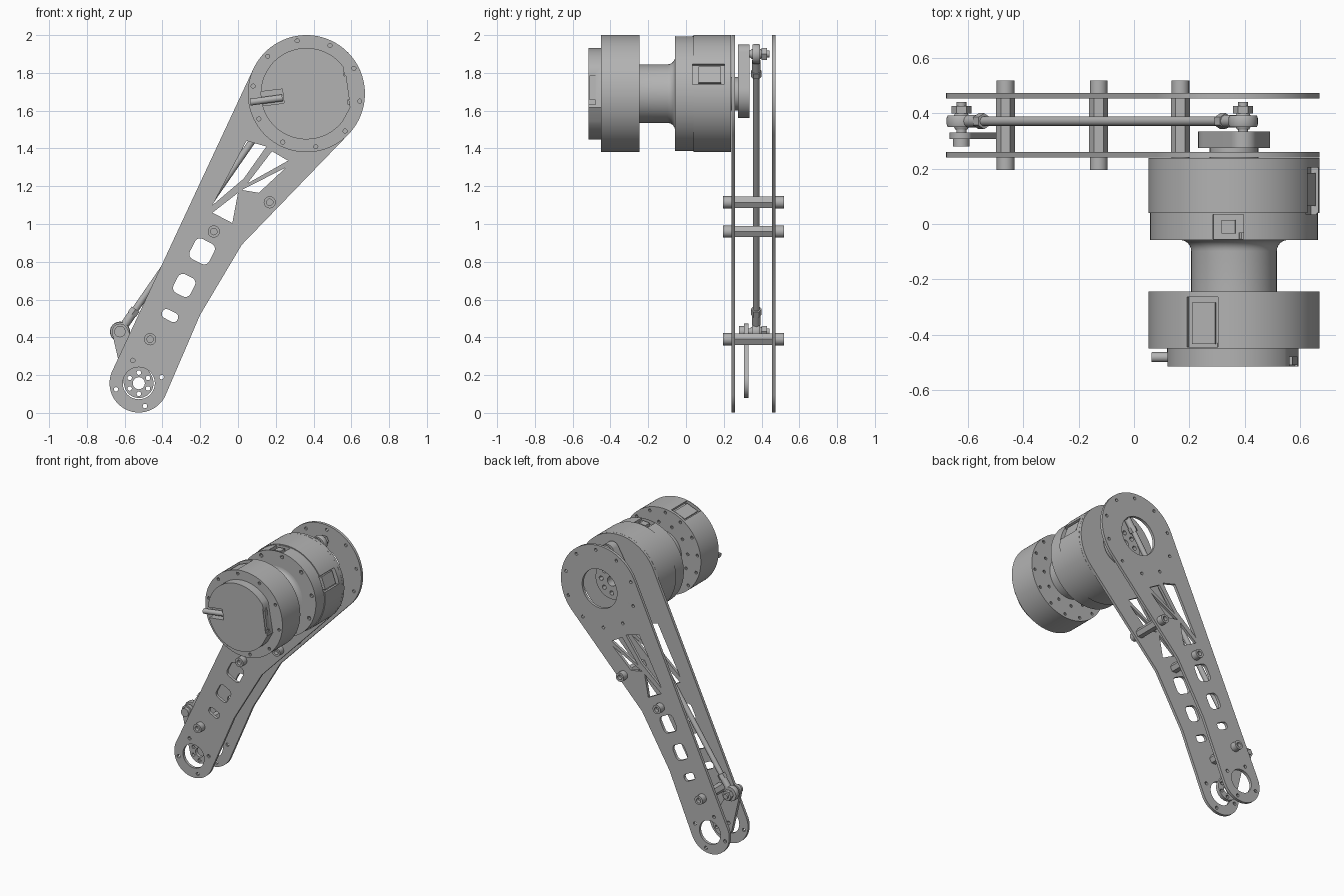
import bpy, bmesh
from math import sin, cos, pi, radians, acos, atan2, hypot
from mathutils import Vector, Matrix

if "Cube" in bpy.data.objects:
    bpy.data.objects.remove(bpy.data.objects["Cube"])

grey = bpy.data.materials.new("machined_grey")
grey.use_nodes = True
tone = (0.45, 0.45, 0.45, 1)
grey.diffuse_color = tone
grey.node_tree.nodes["Principled BSDF"].inputs["Base Color"].default_value = tone

HIP = (0.362, 1.69)      # motor axis in x, z
KNEE = (-0.525, 0.157)   # lower joint axis
CRANK = (0.395, 1.9)     # upper pushrod pin
LEVER = (-0.625, 0.43)   # lower pushrod pin


def add(name, mesh, smooth=True):
    ob = bpy.data.objects.new(name, mesh)
    bpy.context.collection.objects.link(ob)
    mesh.materials.clear()
    mesh.materials.append(grey)
    if smooth:
        bpy.ops.object.select_all(action="DESELECT")
        ob.select_set(True)
        bpy.context.view_layer.objects.active = ob
        bpy.ops.object.shade_smooth_by_angle(angle=radians(30))
    return ob


def lathe(bm, start, axis, profile, n):
    """Turn (radius, distance) pairs around an axis."""
    m = Matrix.Translation(start) @ Vector(axis).to_track_quat("Z", "Y").to_matrix().to_4x4()
    rings = [[bm.verts.new(m @ Vector((r * cos(2 * pi * i / n), r * sin(2 * pi * i / n), t)))
              for i in range(n)] for r, t in profile]
    for a, b in zip(rings, rings[1:]):
        for i in range(n):
            j = (i + 1) % n
            bm.faces.new((a[i], a[j], b[j], b[i]))
    bm.faces.new(rings[0][::-1])
    bm.faces.new(rings[-1])


def finish(name, bm, smooth=True):
    bmesh.ops.recalc_face_normals(bm, faces=bm.faces)
    mesh = bpy.data.meshes.new(name)
    bm.to_mesh(mesh)
    bm.free()
    return add(name, mesh, smooth)


def turned(name, at, y, profile, n=64):
    bm = bmesh.new()
    lathe(bm, (at[0], y, at[1]), (0, 1, 0), profile, n)
    return finish(name, bm)


def rod(name, p, q, r, n=20):
    bm = bmesh.new()
    d = Vector(q) - Vector(p)
    lathe(bm, p, d, [(r, 0), (r, d.length)], n)
    return finish(name, bm)


def box_into(bm, centre, size, angle=0):
    m = Matrix.Translation(centre) @ Matrix.Rotation(-angle, 4, "Y") @ Matrix.Diagonal((*size, 1))
    bmesh.ops.create_cube(bm, size=1, matrix=m)


def block(name, centre, size, angle=0):
    bm = bmesh.new()
    box_into(bm, centre, size, angle)
    return finish(name, bm, False)


def cut(ob, bm):
    tool = finish("cutter", bm, False)
    mod = ob.modifiers.new("cut", "BOOLEAN")
    mod.operation, mod.solver, mod.object = "DIFFERENCE", "EXACT", tool
    bpy.context.view_layer.objects.active = ob
    bpy.ops.object.modifier_apply(modifier="cut")
    bpy.data.objects.remove(tool)


def arc(c, r, a0, a1, n=32):
    return [(c[0] + r * cos(a0 + (a1 - a0) * i / n), c[1] + r * sin(a0 + (a1 - a0) * i / n))
            for i in range(n + 1)]


def circle(c, r, n=24):
    return arc(c, r, 0, 2 * pi, n)[:-1]


def polar(c, r, a):
    return c[0] + r * cos(a), c[1] + r * sin(a)


def bolt_circle(c, r, hole, count, start=0.0):
    return [circle(polar(c, r, start + 2 * pi * i / count), hole, 12) for i in range(count)]


def tapered_link(a, ra, b, rb):
    th = atan2(b[1] - a[1], b[0] - a[0])
    k = acos((ra - rb) / hypot(b[0] - a[0], b[1] - a[1]))
    return arc(a, ra, th + k, th + 2 * pi - k) + arc(b, rb, th - k, th + k)


def rounded_slot(c, w, h, r, tilt):
    pts = []
    for i, (sx, sy) in enumerate(((1, 1), (-1, 1), (-1, -1), (1, -1))):
        pts += arc((sx * (w / 2 - r), sy * (h / 2 - r)), r, i * pi / 2, (i + 1) * pi / 2, 5)
    return [(c[0] + x * cos(tilt) - y * sin(tilt), c[1] + x * sin(tilt) + y * cos(tilt)) for x, y in pts]


def sheet(name, loops, y0, y1):
    """Flat sheet in x, z with holes, thick in y."""
    cu = bpy.data.curves.new(name, "CURVE")
    cu.dimensions, cu.fill_mode, cu.extrude = "2D", "BOTH", (y1 - y0) / 2
    for pts in loops:
        s = cu.splines.new("POLY")
        s.points.add(len(pts) - 1)
        for p, (x, z) in zip(s.points, pts):
            p.co = (x, z, 0, 1)
        s.use_cyclic_u = True
    tmp = bpy.data.objects.new("outline", cu)
    bpy.context.collection.objects.link(tmp)
    mesh = bpy.data.meshes.new_from_object(tmp.evaluated_get(bpy.context.evaluated_depsgraph_get()))
    bpy.data.objects.remove(tmp)
    mesh.transform(Matrix.Translation((0, (y0 + y1) / 2, 0)) @ Matrix.Rotation(pi / 2, 4, "X"))
    bm = bmesh.new()
    bm.from_mesh(mesh)
    bmesh.ops.remove_doubles(bm, verts=bm.verts, dist=0.0002)
    return finish(name, bm)


# Leg side plates: outline, truss windows, slots and bolt holes
outline = (arc(HIP, 0.31, radians(-45), radians(155), 56) + arc(KNEE, 0.155, radians(155), radians(336))
           + [(-0.2, 0.52), (0.02, 0.89)])
windows = [
    [(0.045, 1.44), (0.15, 1.41), (0.03, 1.24), (-0.135, 1.1)],
    [(0.18, 1.385), (0.265, 1.335), (0.05, 1.215)],
    [(0.255, 1.3), (0.11, 1.165), (0.02, 1.18)],
    [(0.0, 1.165), (-0.03, 1.005), (-0.135, 1.06)],
]
tilt = radians(-27)
slots = [rounded_slot((-0.19, 0.855), 0.115, 0.12, 0.03, tilt),
         rounded_slot((-0.285, 0.675), 0.1, 0.11, 0.03, tilt),
         rounded_slot((-0.36, 0.515), 0.09, 0.05, 0.022, tilt)]
common = [outline] + windows + slots + bolt_circle(KNEE, 0.125, 0.012, 4, radians(15))
common += [circle(KNEE, 0.085, 32)]
sheet("front_leg_plate", common + [circle(HIP, 0.1)], 0.24, 0.26)
sheet("back_leg_plate", common + [circle(HIP, 0.14, 40)] + bolt_circle(HIP, 0.275, 0.011, 10, 0.2), 0.455, 0.475)

# Hexagonal standoffs with socket screws at both ends
for i, at in enumerate(((-0.465, 0.39), (-0.128, 0.96), (0.168, 1.115))):
    turned(f"standoff_{i + 1}", at, 0.26, [(0.034, 0), (0.034, 0.195)], 6)
    for side, y, s in (("front", 0.24, -1), ("back", 0.475, 1)):
        bm = bmesh.new()
        lathe(bm, (at[0], y, at[1]), (0, s, 0),
              [(0.032, 0), (0.032, 0.045), (0.017, 0.045), (0.017, 0.02)], 24)
        finish(f"standoff_screw_{side}_{i + 1}", bm)

# Hip motor: stepped drum with windows and screw holes
hip = turned("hip_motor", HIP, -0.058, [(0.304, 0), (0.304, 0.098), (0.31, 0.098), (0.31, 0.297)], 96)
bm = bmesh.new()
for a, y, w, d in ((20, 0.12, 0.115, 0.17), (94, -0.01, 0.11, 0.09)):
    x, z = polar(HIP, 0.31, radians(a))
    box_into(bm, (x, y, z), (0.07, d, w), radians(a))
for i in range(10):
    x, z = polar(HIP, 0.275, 2 * pi * i / 10 + 0.2)
    lathe(bm, (x, -0.08, z), (0, 1, 0), [(0.014, 0), (0.014, 0.05)], 10)
cut(hip, bm)
for name, a, y, w, d in (("hip_window_panel", 20, 0.125, 0.09, 0.12), ("hip_connector", 94, -0.01, 0.05, 0.05)):
    x, z = polar(HIP, 0.282, radians(a))
    block(name, (x, y, z), (0.03, d, w), radians(a))

# Neck flaring into the hip motor
fillet = [(0.195 - 0.04 * sin(t * pi / 12), 0.19 - 0.04 * (1 - cos(t * pi / 12))) for t in range(7)]
turned("motor_neck", HIP, -0.248, [(0.155, 0)] + fillet[::-1] + [(0.195, 0.2)], 64)

# Rear drum with its window and screw holes on both faces
drum = turned("outer_motor", HIP, -0.45, [(0.31, 0), (0.31, 0.205)], 96)
bm = bmesh.new()
x, z = polar(HIP, 0.31, radians(112))
box_into(bm, (x, -0.355, z), (0.05, 0.18, 0.12), radians(112))
for y, r, n in ((-0.47, 0.285, 10), (-0.265, 0.285, 14), (-0.265, 0.205, 12)):
    for i in range(n):
        x, z = polar(HIP, r, 2 * pi * i / n - 0.14)
        lathe(bm, (x, y, z), (0, 1, 0), [(0.011, 0), (0.011, 0.04)], 10)
cut(drum, bm)
x, z = polar(HIP, 0.287, radians(112))
block("outer_window_panel", (x, -0.36, z), (0.016, 0.15, 0.09), radians(112))

# Front cover with flat side, cable notch and connector
cover = sheet("motor_cover", [arc(HIP, 0.242, radians(36), radians(323), 56) + [(0.595, 1.617)]], -0.515, -0.45)
bm = bmesh.new()
box_into(bm, (0.14, -0.5, 1.665), (0.2, 0.07, 0.075), radians(7))
box_into(bm, (0.6, -0.5, 1.72), (0.06, 0.04, 0.17), radians(8))
cut(cover, bm)
rod("motor_cable", (0.065, -0.482, 1.645), (0.235, -0.482, 1.668), 0.018)
block("cover_connector", (0.572, -0.495, 1.72), (0.02, 0.03, 0.13), radians(8))

# Output shaft, crank and lower lever
turned("output_shaft", HIP, 0.23, [(0.088, 0), (0.088, 0.05)], 40)
sheet("crank", [tapered_link(HIP, 0.13, CRANK, 0.05), circle(HIP, 0.035)]
      + bolt_circle(HIP, 0.085, 0.016, 8), 0.275, 0.335)
sheet("knee_lever", [tapered_link(KNEE, 0.078, LEVER, 0.042), circle(KNEE, 0.032)]
      + bolt_circle(KNEE, 0.056, 0.012, 6, pi / 6), 0.307, 0.332)

# Pushrod with ball ends, sleeves, pins and nuts
ROD_Y = 0.372
low, high = Vector((LEVER[0], ROD_Y, LEVER[1])), Vector((CRANK[0], ROD_Y, CRANK[1]))
along = (high - low).normalized()
rod("pushrod", low + along * 0.04, high - along * 0.04, 0.018)
for name, at, p, s, y0 in (("lower", LEVER, low, 1, 0.28), ("upper", CRANK, high, -1, 0.33)):
    turned(f"{name}_rod_eye", at, ROD_Y - 0.02,
           [(0.03, 0), (0.05, 0), (0.053, 0.008), (0.053, 0.032), (0.05, 0.04), (0.03, 0.04)], 32)
    turned(f"{name}_ball", at, ROD_Y - 0.03, [(0.022, 0), (0.03, 0.015), (0.03, 0.045), (0.022, 0.06)], 24)
    rod(f"{name}_rod_shank", p + along * s * 0.045, p + along * s * 0.11, 0.023)
    rod(f"{name}_rod_nut", p + along * s * 0.11, p + along * s * 0.145, 0.029, 6)
    rod(f"{name}_pin", (at[0], y0, at[1]), (at[0], 0.442, at[1]), 0.018)
    turned(f"{name}_pin_nut", at, 0.4, [(0.036, 0), (0.036, 0.028)], 6)
turned("lever_pin_head", LEVER, 0.28, [(0.03, 0), (0.03, 0.028)], 24)
